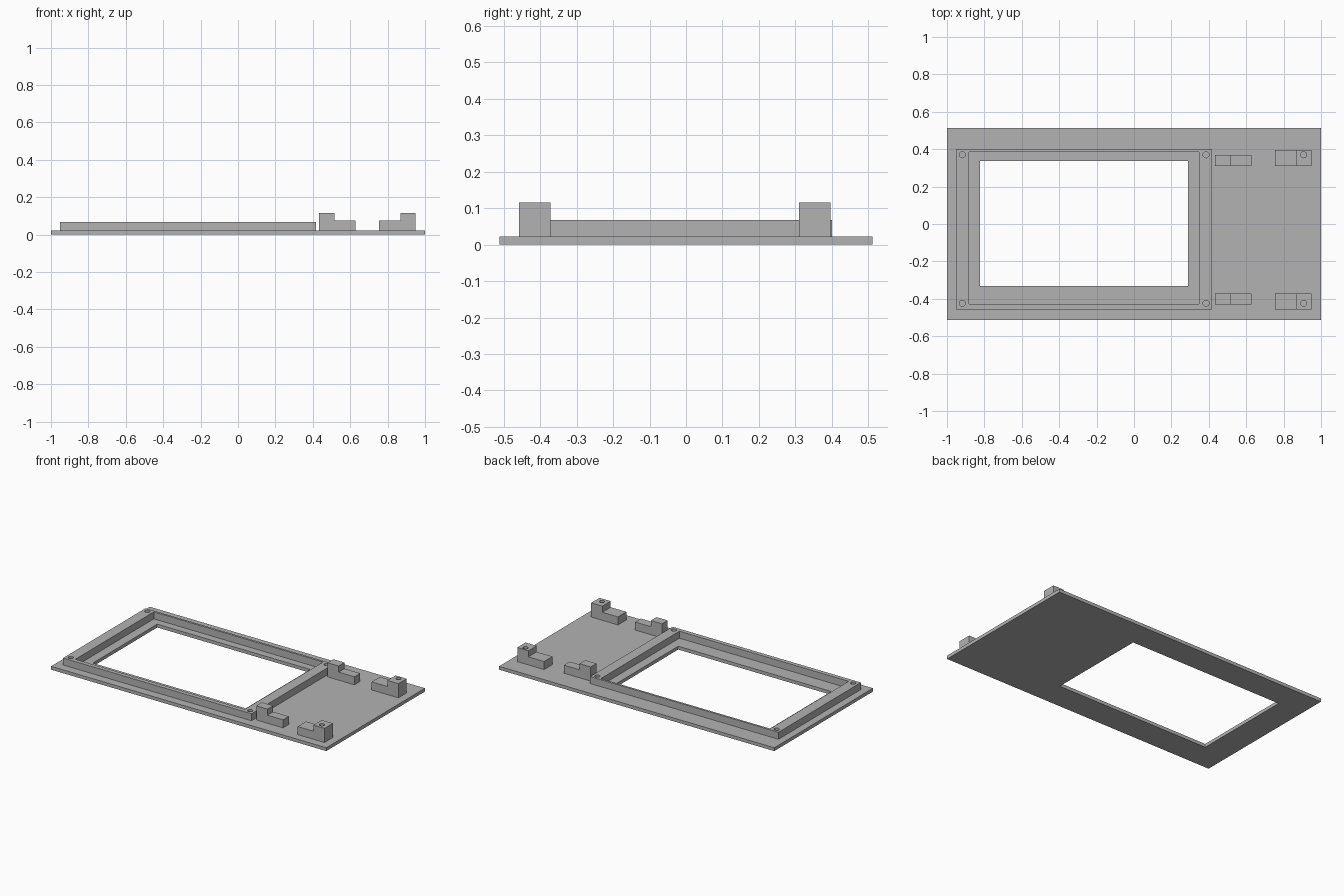
import bpy, bmesh

cube = bpy.data.objects.get("Cube")
if cube:
    bpy.data.objects.remove(cube, do_unlink=True)

grey = bpy.data.materials.new("plain grey")
grey.use_nodes = True
color = (0.45, 0.45, 0.45, 1)
grey.diffuse_color = color
grey.node_tree.nodes["Principled BSDF"].inputs["Base Color"].default_value = color

PLATE_TOP = 0.022
FRAME_TOP = 0.068
STEP_TOP = 0.075
POST_TOP = 0.115
HOLE_RADIUS = 0.016


def finish(name, bm):
    bmesh.ops.recalc_face_normals(bm, faces=bm.faces)
    mesh = bpy.data.meshes.new(name)
    bm.to_mesh(mesh)
    bm.free()
    mesh.materials.append(grey)
    obj = bpy.data.objects.new(name, mesh)
    bpy.context.collection.objects.link(obj)
    return obj


def extrude(name, points, offset):
    """Solid from a closed outline pushed along an offset."""
    bm = bmesh.new()
    face = bm.faces.new([bm.verts.new(p) for p in points])
    pushed = bmesh.ops.extrude_face_region(bm, geom=[face])["geom"]
    verts = [g for g in pushed if isinstance(g, bmesh.types.BMVert)]
    bmesh.ops.translate(bm, verts=verts, vec=offset)
    return finish(name, bm)


def box(name, x0, x1, y0, y1, z0, z1):
    corners = [(x0, y0, z0), (x1, y0, z0), (x1, y1, z0), (x0, y1, z0)]
    return extrude(name, corners, (0, 0, z1 - z0))


def cut(target, cutter):
    """Subtract a helper solid and discard it."""
    mod = target.modifiers.new("cut", "BOOLEAN")
    mod.operation = "DIFFERENCE"
    mod.solver = "EXACT"
    mod.object = cutter
    bpy.context.view_layer.objects.active = target
    bpy.ops.object.modifier_apply(modifier=mod.name)
    bpy.data.objects.remove(cutter, do_unlink=True)


def drill(target, x, y, top):
    """Blind screw hole stopping at the plate."""
    bpy.ops.mesh.primitive_cylinder_add(
        vertices=24, radius=HOLE_RADIUS, depth=top - PLATE_TOP,
        location=(x, y, (top + PLATE_TOP) / 2 + 0.004))
    cut(target, bpy.context.object)


# Base plate with the display window
plate = box("base_plate", -1, 1, -0.512, 0.512, 0, PLATE_TOP)
cut(plate, box("window_cutter", -0.823, 0.289, -0.332, 0.337, -0.1, 0.1))

# Raised frame around the window, drilled at its corners
frame = box("raised_frame", -0.952, 0.417, -0.456, 0.4, PLATE_TOP, FRAME_TOP)
cut(frame, box("frame_cutter", -0.882, 0.348, -0.428, 0.386, -0.1, 0.2))
for x in (-0.918, 0.385):
    for y in (-0.424, 0.37):
        drill(frame, x, y, FRAME_TOP)


def bracket(name, post_x, wall_x, step_x, y0, y1):
    """Stepped block: a post between post_x and wall_x, a low step to step_x."""
    outline = [(post_x, PLATE_TOP), (step_x, PLATE_TOP), (step_x, STEP_TOP),
               (wall_x, STEP_TOP), (wall_x, POST_TOP), (post_x, POST_TOP)]
    return extrude(name, [(x, y0, z) for x, z in outline], (0, y1 - y0, 0))


# Stepped brackets: narrow ones by the frame, wide drilled ones by the edge
bracket("back_inner_bracket", 0.434, 0.515, 0.629, 0.31, 0.37)
bracket("front_inner_bracket", 0.434, 0.515, 0.629, -0.43, -0.371)
for side, y0, y1, hole_y in (("back", 0.31, 0.396, 0.37),
                             ("front", -0.458, -0.371, -0.424)):
    outer = bracket(side + "_outer_bracket", 0.949, 0.868, 0.754, y0, y1)
    drill(outer, 0.907, hole_y, POST_TOP)
